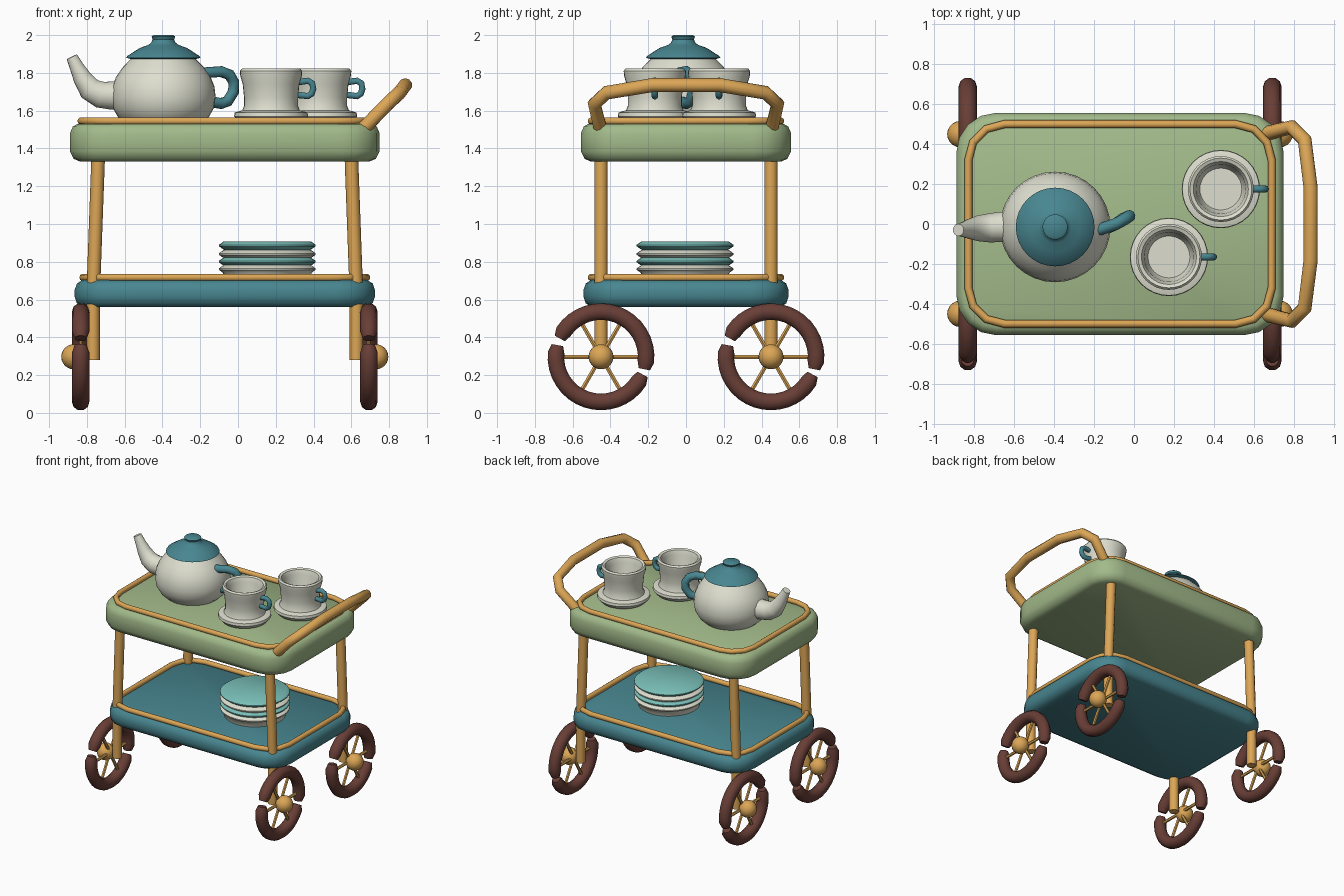
import bpy, bmesh, math
from mathutils import Vector

if "Cube" in bpy.data.objects:
    bpy.data.objects.remove(bpy.data.objects["Cube"], do_unlink=True)


def material(name, r, g, b):
    """Flat material from 0-255 display values, stored as linear."""
    rgb = [((c / 255 + 0.055) / 1.055) ** 2.4 for c in (r, g, b)]
    m = bpy.data.materials.new(name)
    m.use_nodes = True
    m.diffuse_color = (*rgb, 1)
    m.node_tree.nodes["Principled BSDF"].inputs["Base Color"].default_value = (*rgb, 1)
    return m


GREEN = material("sage green", 162, 186, 138)
TEAL = material("deep teal", 72, 134, 144)
CREAM = material("cream china", 222, 223, 207)
AQUA = material("light turquoise", 122, 192, 185)
WOOD = material("honey wood", 220, 166, 86)
BROWN = material("dark brown", 104, 62, 54)


def smooth(obj, angle):
    bpy.ops.object.select_all(action="DESELECT")
    obj.select_set(True)
    bpy.context.view_layer.objects.active = obj
    bpy.ops.object.shade_smooth_by_angle(angle=math.radians(angle))


def from_bmesh(bm, name, mat, angle=40):
    bmesh.ops.recalc_face_normals(bm, faces=bm.faces)
    mesh = bpy.data.meshes.new(name)
    bm.to_mesh(mesh)
    bm.free()
    mesh.materials.append(mat)
    obj = bpy.data.objects.new(name, mesh)
    bpy.context.collection.objects.link(obj)
    smooth(obj, angle)
    return obj


def loft(name, loops, mat, angle=40):
    """Skin a stack of closed loops and cap both ends."""
    bm = bmesh.new()
    rings = [[bm.verts.new(p) for p in loop] for loop in loops]
    n = len(rings[0])
    for a, b in zip(rings, rings[1:]):
        for i in range(n):
            j = (i + 1) % n
            bm.faces.new((a[i], a[j], b[j], b[i]))
    bm.faces.new(rings[0][::-1])
    bm.faces.new(rings[-1])
    return from_bmesh(bm, name, mat, angle)


def lathe(name, profile, centre, mat, angle=40, sides=32):
    """Turn a (radius, z) profile around a vertical axis."""
    turn = [math.tau * i / sides for i in range(sides)]
    loops = [[(centre[0] + r * math.cos(t), centre[1] + r * math.sin(t), z)
              for t in turn] for r, z in profile]
    return loft(name, loops, mat, angle)


def tube(name, points, radius, mat, cyclic=False, scales=None, res=3):
    """Round bar along a path, with optional scale per point."""
    curve = bpy.data.curves.new(name, "CURVE")
    curve.dimensions = "3D"
    curve.bevel_depth = radius
    curve.bevel_resolution = res
    curve.use_fill_caps = True
    spline = curve.splines.new("POLY")
    spline.points.add(len(points) - 1)
    for i, p in enumerate(points):
        spline.points[i].co = (*p, 1)
        spline.points[i].radius = scales[i] if scales else 1
    spline.use_cyclic_u = cyclic
    curve.materials.append(mat)
    obj = bpy.data.objects.new(name, curve)
    bpy.context.collection.objects.link(obj)
    bpy.ops.object.select_all(action="DESELECT")
    obj.select_set(True)
    bpy.context.view_layer.objects.active = obj
    bpy.ops.object.convert(target="MESH")
    smooth(bpy.context.object, 50)
    return bpy.context.object


MID = -0.07  # x centre of the trays


def rounded_rect(hx, hy, radius, z, steps):
    loop = []
    for k, (sx, sy) in enumerate(((1, 1), (-1, 1), (-1, -1), (1, -1))):
        for s in range(steps + 1):
            t = math.pi / 2 * (k + s / steps)
            loop.append((MID + sx * (hx - radius) + radius * math.cos(t),
                         sy * (hy - radius) + radius * math.sin(t), z))
    return loop


# Trays with rounded sides and a wooden rail on each
def tray(name, hx, hy, section, mat, rail_x, rail_y, rail_z):
    loft(name, [rounded_rect(hx - d, hy - d, 0.2 - d, z, 4) for d, z in section], mat, 50)
    tube(name + "_rail", rounded_rect(rail_x, rail_y, 0.18, rail_z, 3), 0.02, WOOD, cyclic=True)


tray("upper_tray", 0.82, 0.557,
     [(0.055, 1.33), (0.02, 1.345), (0, 1.385), (0, 1.48), (0.015, 1.515), (0.04, 1.53)],
     GREEN, 0.76, 0.50, 1.545)
tray("lower_tray", 0.795, 0.543,
     [(0.045, 0.56), (0.012, 0.58), (0, 0.615), (0, 0.65), (0.012, 0.685), (0.04, 0.703)],
     TEAL, 0.75, 0.50, 0.717)

# Legs and wheels, one set for each corner
for sx, side in ((-1, "right"), (1, "left")):
    for sy, end in ((-1, "front"), (1, "back")):
        tag = f"{end}_{side}"
        y = 0.45 * sy
        low, high = MID + 0.697 * sx, MID + 0.67 * sx
        tube("leg_" + tag, [(low, y, 0.28), (low, y, 0.62), (high, y, 1.36)], 0.036, WOOD)

        wx = MID + 0.763 * sx
        centre = Vector((wx, y, 0.297))

        def rim_point(deg, r):
            a = math.radians(deg)
            return centre + Vector((0, r * math.cos(a), r * math.sin(a)))

        # Tyre in two arcs that taper at the joints
        for start, half in ((-20, "upper"), (161, "lower")):
            steps = 18
            path = [rim_point(start + 4 + 172 * i / steps, 0.239) for i in range(steps + 1)]
            taper = [0.7] + [1] * (steps - 1) + [0.7]
            tube(f"tyre_{half}_{tag}", path, 0.046, BROWN, scales=taper)
        for i in range(3):
            tube(f"spoke_{i}_{tag}", [rim_point(60 * i, 0.23), rim_point(60 * i + 180, 0.23)],
                 0.012, WOOD, res=1)
        bm = bmesh.new()
        bmesh.ops.create_uvsphere(bm, u_segments=20, v_segments=12, radius=0.066)
        bmesh.ops.translate(bm, vec=centre + Vector((0.037 * sx, 0, 0)), verts=bm.verts)
        from_bmesh(bm, "hub_" + tag, WOOD)

# Push handle, mirrored across y
half = [(0.65, -0.45, 1.49), (0.79, -0.485, 1.635), (0.855, -0.42, 1.695), (0.885, -0.18, 1.735)]
tube("push_handle", half + [(x, -y, z) for x, y, z in reversed(half)], 0.037, WOOD)

# Teapot
pot = (-0.395, -0.015)
lathe("teapot_body", [(0.2, 1.53), (0.24, 1.565), (0.268, 1.615), (0.277, 1.67), (0.27, 1.73),
                      (0.25, 1.78), (0.215, 1.83), (0.165, 1.88)], pot, CREAM)
lathe("teapot_lid", [(0.16, 1.87), (0.197, 1.88), (0.19, 1.89), (0.125, 1.932), (0.08, 1.948),
                     (0.064, 1.96), (0.057, 1.978), (0.063, 1.992), (0.052, 2.0)], pot, TEAL)
tube("teapot_spout", [(-0.55, -0.015, 1.675), (-0.67, -0.015, 1.68), (-0.73, -0.02, 1.685),
                      (-0.785, -0.022, 1.715), (-0.825, -0.025, 1.775), (-0.853, -0.028, 1.83),
                      (-0.88, -0.03, 1.885)],
     0.08, CREAM, scales=[1, 0.95, 0.9, 0.8, 0.62, 0.48, 0.38], res=5)
tube("teapot_handle", [(-0.18, -0.03, 1.80), (-0.09, 0.0, 1.807), (-0.045, 0.025, 1.79),
                       (-0.022, 0.04, 1.75), (-0.024, 0.04, 1.70), (-0.055, 0.025, 1.65),
                       (-0.09, 0.0, 1.638), (-0.16, -0.03, 1.65)], 0.03, TEAL)

# Cups on saucers
for tag, cx, cy in (("front", 0.175, -0.165), ("back", 0.435, 0.175)):
    lathe("saucer_" + tag, [(0.12, 1.53), (0.17, 1.54), (0.196, 1.57), (0.193, 1.59),
                            (0.16, 1.6), (0.1, 1.6)], (cx, cy), CREAM)
    lathe("cup_" + tag, [(0.155, 1.595), (0.143, 1.625), (0.143, 1.67), (0.15, 1.74),
                         (0.163, 1.785), (0.165, 1.81), (0.155, 1.822), (0.138, 1.815),
                         (0.124, 1.78), (0.115, 1.68), (0.105, 1.66)], (cx, cy), CREAM)
    tube("cup_handle_" + tag, [(cx + dx, cy, z) for dx, z in (
        (0.13, 1.75), (0.195, 1.758), (0.218, 1.745), (0.223, 1.715),
        (0.215, 1.69), (0.195, 1.677), (0.13, 1.685))], 0.018, TEAL)

# Stack of plates
levels = [0.70, 0.782, 0.822, 0.862, 0.907]
for i, (z0, z1) in enumerate(zip(levels, levels[1:])):
    mid = z1 - 0.021
    lathe(f"plate_{i + 1}", [(0.225, z0), (0.235, mid - 0.019), (0.256, mid - 0.004),
                             (0.256, mid + 0.004), (0.232, z1)],
          (0.155, -0.005), AQUA if i % 2 else CREAM, 50)
